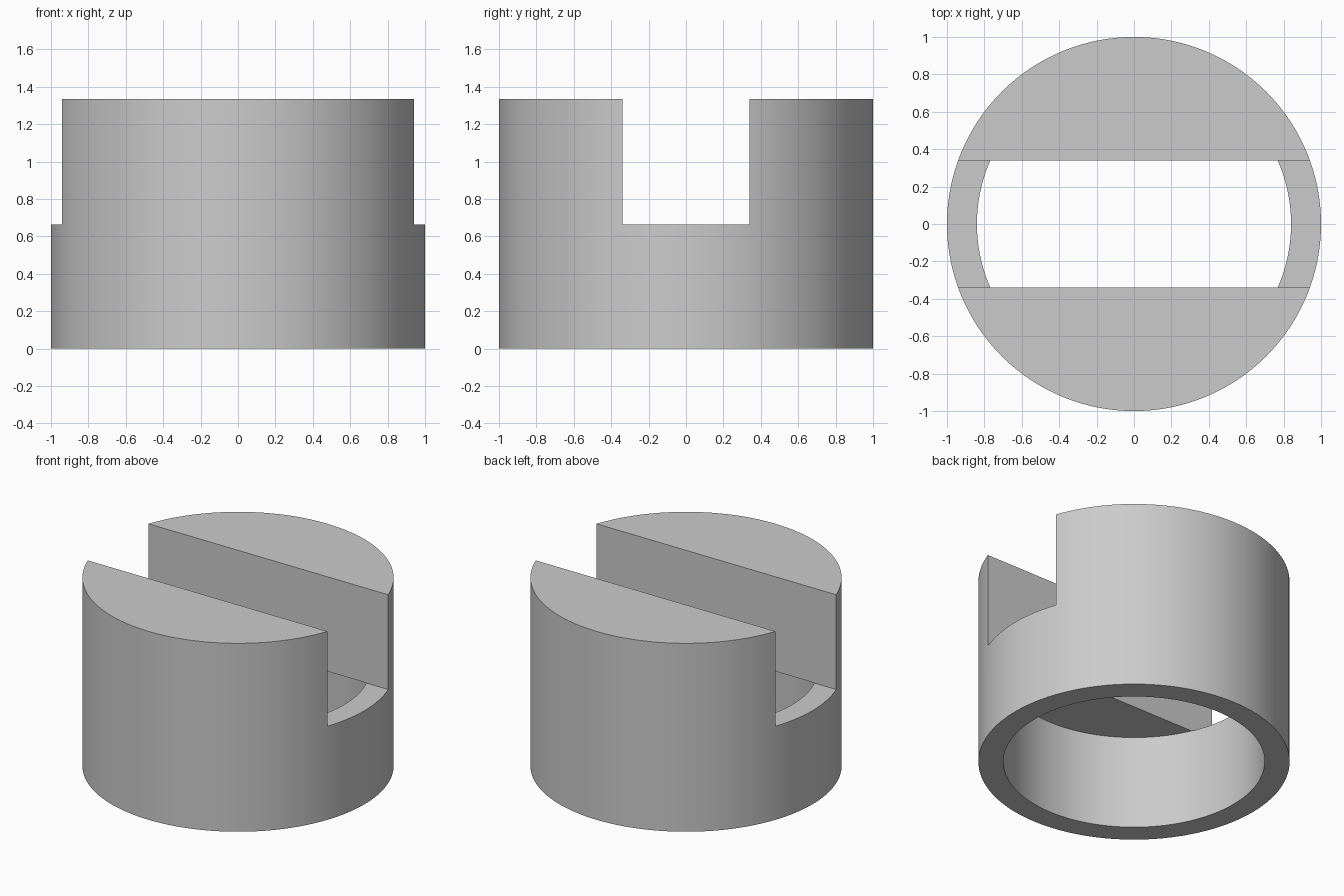
import bpy

HEIGHT = 1.336
FLOOR = 0.664        # slot floor and bore depth
SLOT_WIDTH = 0.68
BORE_RADIUS = 0.84
SIDES = 128

cube = bpy.data.objects.get("Cube")
if cube:
    bpy.data.objects.remove(cube, do_unlink=True)


def cylinder(name, radius, bottom, top):
    bpy.ops.mesh.primitive_cylinder_add(
        vertices=SIDES, radius=radius, depth=top - bottom,
        location=(0, 0, (bottom + top) / 2))
    obj = bpy.context.object
    obj.name = name
    return obj


def cut(target, cutter):
    cutter.hide_render = True
    mod = target.modifiers.new(cutter.name, "BOOLEAN")
    mod.operation = "DIFFERENCE"
    mod.solver = "EXACT"
    mod.object = cutter
    bpy.ops.object.select_all(action="DESELECT")
    target.select_set(True)
    bpy.context.view_layer.objects.active = target
    bpy.ops.object.modifier_apply(modifier=mod.name)
    bpy.data.objects.remove(cutter, do_unlink=True)


# Solid round body
body = cylinder("slotted_cap", 1, 0, HEIGHT)

# Straight slot across the top, running left to right
bpy.ops.mesh.primitive_cube_add(size=1, location=(0, 0, FLOOR + 0.5))
slot = bpy.context.object
slot.name = "slot_cutter"
slot.scale = (3, SLOT_WIDTH, 1)
bpy.context.view_layer.update()
cut(body, slot)

# Round bore from below, just breaking through into the slot
cut(body, cylinder("bore_cutter", BORE_RADIUS, -0.5, FLOOR + 0.001))

# Single grey material
grey = bpy.data.materials.new("light_grey")
grey.use_nodes = True
color = (0.6, 0.6, 0.6, 1)
grey.diffuse_color = color
grey.node_tree.nodes["Principled BSDF"].inputs["Base Color"].default_value = color
body.data.materials.clear()
body.data.materials.append(grey)

# Smooth round walls with crisp edges
bpy.ops.object.shade_smooth_by_angle()
